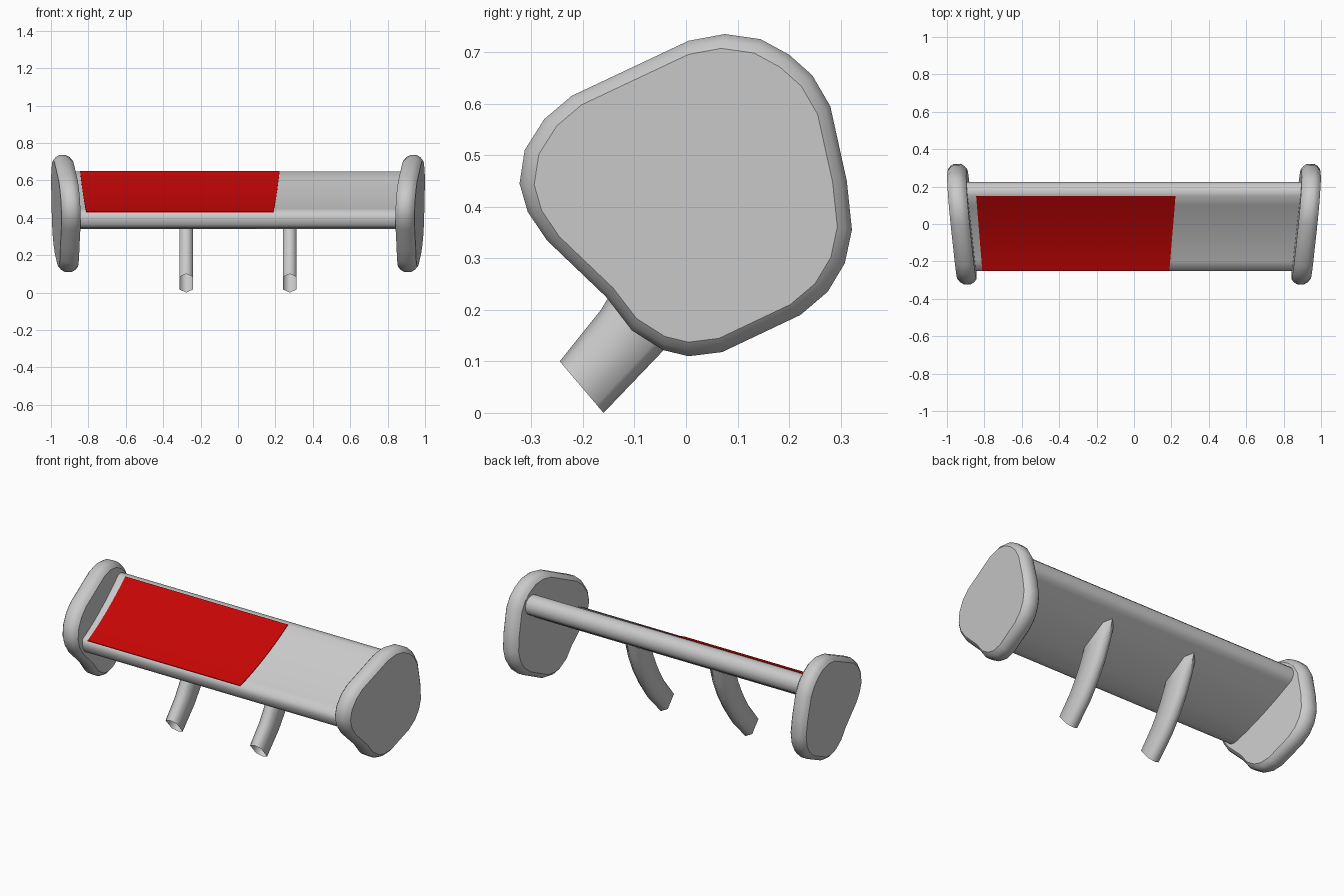
import bpy, bmesh, math

cube = bpy.data.objects.get("Cube")
if cube:
    bpy.data.objects.remove(cube, do_unlink=True)


def material(name, rgb):
    m = bpy.data.materials.new(name)
    m.use_nodes = True
    m.diffuse_color = (*rgb, 1)
    m.node_tree.nodes["Principled BSDF"].inputs["Base Color"].default_value = (*rgb, 1)
    return m


grey = material("light grey", (0.59, 0.59, 0.59))
red = material("red", (0.57, 0.0015, 0.0015))


def loft(name, rings, mat, angle, capped=True):
    """Skin closed rings of points, with optional end caps."""
    bm = bmesh.new()
    loops = [[bm.verts.new(p) for p in ring] for ring in rings]
    n = len(loops[0])
    for a, b in zip(loops, loops[1:]):
        for i in range(n):
            j = (i + 1) % n
            bm.faces.new((a[i], a[j], b[j], b[i]))
    if capped:
        bm.faces.new(loops[0])
        bm.faces.new(loops[-1])
    bmesh.ops.recalc_face_normals(bm, faces=bm.faces)
    mesh = bpy.data.meshes.new(name)
    bm.to_mesh(mesh)
    bm.free()
    mesh.materials.append(mat)
    obj = bpy.data.objects.new(name, mesh)
    bpy.context.collection.objects.link(obj)
    bpy.ops.object.select_all(action='DESELECT')
    obj.select_set(True)
    bpy.context.view_layer.objects.active = obj
    bpy.ops.object.shade_smooth_by_angle(angle=math.radians(angle))


def plate_x(y, z):
    """Mid-plane of the leaning end plates."""
    return 0.918 + 0.09 * y + 0.04 * (z - 0.4)


# End plates: rounded outline (y, z) with a bevelled rim
outline = [(.075, .735), (.145, .725), (.2, .695), (.245, .655), (.28, .595),
           (.312, .45), (.322, .355), (.308, .29), (.275, .235), (.222, .19),
           (.07, .118), (.005, .11), (-.045, .122), (-.105, .16), (-.155, .225),
           (-.27, .335), (-.307, .39), (-.323, .445), (-.313, .51),
           (-.275, .57), (-.222, .615), (.005, .722)]
rim = [(-.051, .912), (-.038, .963), (-.018, 1), (.018, 1), (.038, .963), (.051, .912)]
for side, label in ((1, "left"), (-1, "right")):
    rings = []
    for dx, s in rim:
        pts = [(y * s, .42 + (z - .42) * s) for y, z in outline]
        rings.append([(side * (plate_x(y, z) + dx), y, z) for y, z in pts])
    loft(label + "_end_plate", rings, grey, 34)


# Wing: hollowed upper face, thick rounded front and rear edges
def top_curve(t):
    return -.25 + .4 * t, .428 + .218 * t - .07 * t * (1 - t)


steps = [i / 8 for i in range(9)]
rear_edge = [(.172, .648), (.197, .642), (.216, .625), (.225, .6),
             (.224, .575), (.212, .552), (.19, .538)]
under = [(.1, .482), (0, .426), (-.1, .378)]
front_edge = [(-.175, .347), (-.2, .341), (-.225, .346), (-.243, .365), (-.25, .393)]
section = [top_curve(t) for t in steps] + rear_edge + under + front_edge
loft("wing", [[(s * plate_x(y, z), y, z) for y, z in section] for s in (-1, 1)], grey, 75)

# Red panel lying on the upper face, wider toward the rear
rings = []
for t in steps:
    y, z = top_curve(t)
    half = .5 + .033 * t
    rings.append([(-.311 + s * half, y, z + dz)
                  for s, dz in ((-1, -.003), (-1, .004), (1, .004), (1, -.003))])
loft("red_panel", rings, red, 30)

# Struts: curved open-ended blades, given as front and rear edge points (y, z)
blade = [((-.245, .1), (-.16, 0)), ((-.165, .2), (-.045, .12)),
         ((-.135, .25), (.02, .21)), ((-.108, .3), (.08, .31)),
         ((-.075, .37), (.128, .42)), ((-.04, .45), (.165, .55))]
for side, label in ((1, "left"), (-1, "right")):
    rings = []
    for (fy, fz), (ry, rz) in blade:
        rings.append([(side * .277 + dx, fy + (ry - fy) * t, fz + (rz - fz) * t)
                      for dx, t in ((0, 0), (.036, .16), (.036, .84),
                                    (0, 1), (-.036, .84), (-.036, .16))])
    loft(label + "_strut", rings, grey, 75, capped=False)
